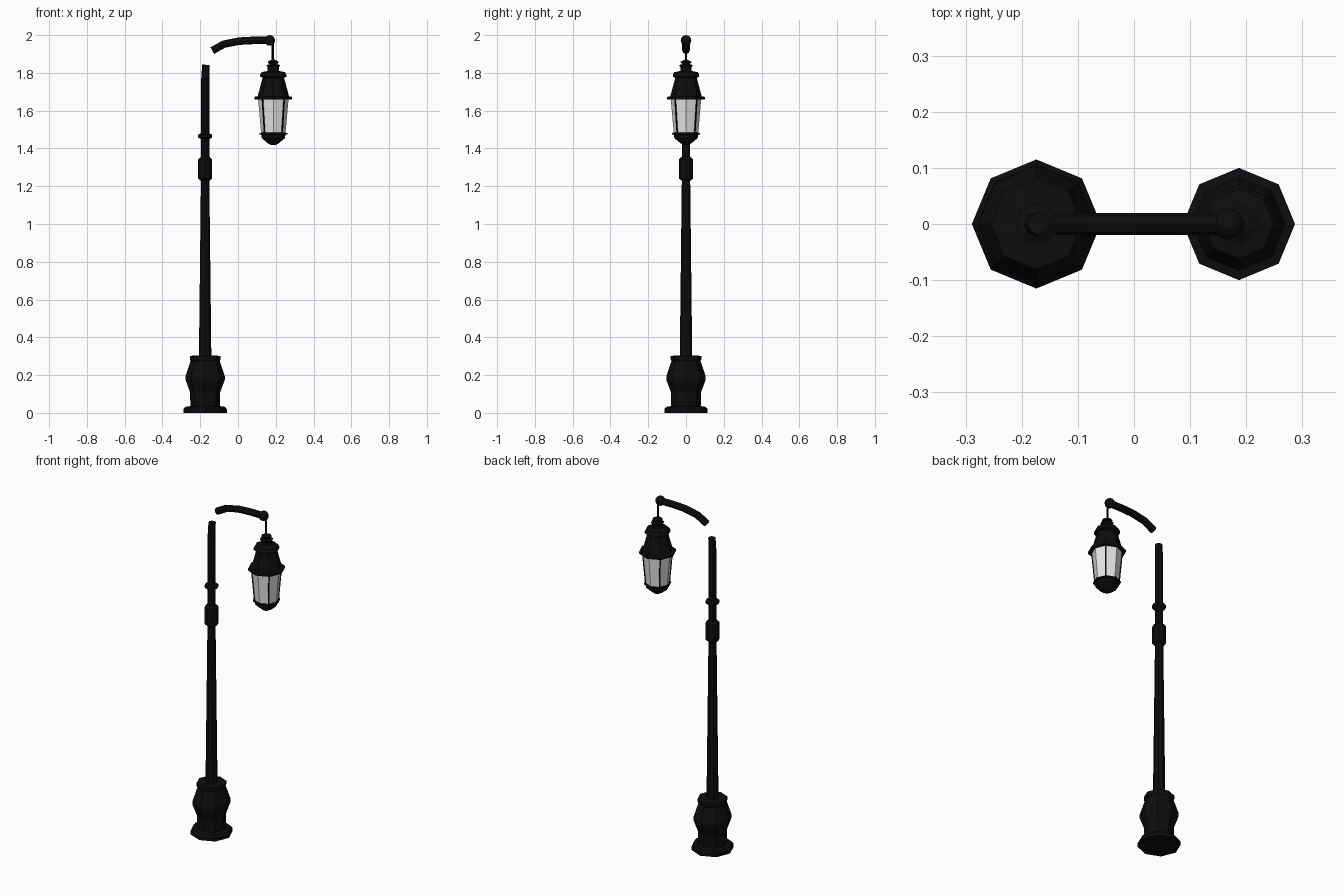
import bpy, bmesh, math
from mathutils import Vector, Matrix

if "Cube" in bpy.data.objects:
    bpy.data.objects.remove(bpy.data.objects["Cube"], do_unlink=True)

POLE_X, LAMP_X = -0.174, 0.187


def material(name, colour):
    m = bpy.data.materials.new(name)
    m.use_nodes = True
    m.diffuse_color = colour
    m.node_tree.nodes["Principled BSDF"].inputs["Base Color"].default_value = colour
    return m


IRON = material("black iron", (0.004, 0.004, 0.004, 1))
GLASS = material("frosted glass", (0.8, 0.8, 0.8, 1))


def finish(name, bm, mat):
    bmesh.ops.recalc_face_normals(bm, faces=bm.faces)
    mesh = bpy.data.meshes.new(name)
    bm.to_mesh(mesh)
    bm.free()
    mesh.materials.append(mat)
    obj = bpy.data.objects.new(name, mesh)
    bpy.context.collection.objects.link(obj)
    return obj


def loft(bm, rings):
    """Join rings of vertices into a closed skin with capped ends."""
    n = len(rings[0])
    for a, b in zip(rings, rings[1:]):
        for i in range(n):
            j = (i + 1) % n
            bm.faces.new((a[i], a[j], b[j], b[i]))
    bm.faces.new(rings[0])
    bm.faces.new(rings[-1])


def turned(name, x, profile, mat=IRON, sides=8):
    """Turn a (radius, height) profile around a vertical axis."""
    bm = bmesh.new()
    angles = [math.tau * i / sides for i in range(sides)]
    loft(bm, [[bm.verts.new((x + r * math.cos(a), r * math.sin(a), z)) for a in angles]
              for r, z in profile])
    return finish(name, bm, mat)


def tube(name, path, radii, sides=8, mat=IRON):
    """Sweep a round section along a path."""
    bm = bmesh.new()
    pts = [Vector(p) for p in path]
    rings = []
    for k, p in enumerate(pts):
        along = (pts[min(k + 1, len(pts) - 1)] - pts[max(k - 1, 0)]).normalized()
        side = along.cross(Vector((0, 1, 0))).normalized()
        up = along.cross(side)
        rings.append([bm.verts.new(p + radii[k] * (math.cos(a) * side + math.sin(a) * up))
                      for a in (math.tau * i / sides for i in range(sides))])
    loft(bm, rings)
    return finish(name, bm, mat)


# Pedestal and pole
turned("pedestal", POLE_X, [
    (0.115, 0), (0.115, 0.02), (0.105, 0.032), (0.078, 0.036), (0.08, 0.11),
    (0.104, 0.175), (0.104, 0.195), (0.077, 0.275), (0.081, 0.282), (0.081, 0.302), (0.03, 0.304)])
tube("pole", [(POLE_X, 0, 0.29), (POLE_X, 0, 1.25), (POLE_X, 0, 1.75), (POLE_X + 0.004, 0, 1.843)],
     [0.033, 0.022, 0.022, 0.02])
turned("pole_collar", POLE_X, [(0.024, 1.23), (0.037, 1.24), (0.037, 1.342), (0.024, 1.355)])
turned("pole_ring", POLE_X, [(0.022, 1.45), (0.037, 1.457), (0.037, 1.473), (0.022, 1.48)])

# Overhanging arm with its end ball
tube("arm", [(-0.136, 0, 1.918), (-0.075, 0, 1.952), (0.005, 0, 1.968),
             (0.08, 0, 1.972), (0.165, 0, 1.972)], [0.02] * 5)
bm = bmesh.new()
bmesh.ops.create_uvsphere(bm, u_segments=12, v_segments=8, radius=0.028,
                          matrix=Matrix.Translation((0.168, 0, 1.972)))
finish("arm_ball", bm, IRON)

# Hanger, finial and lantern roof
turned("hanger_rod", LAMP_X - 0.003, [(0.006, 1.85), (0.006, 1.96)])
turned("finial", LAMP_X, [
    (0.03, 1.79), (0.03, 1.832), (0.035, 1.836), (0.035, 1.842), (0.02, 1.846),
    (0.028, 1.854), (0.028, 1.86), (0.008, 1.87)])
turned("lantern_roof", LAMP_X, [
    (0.076, 1.66), (0.1, 1.66), (0.1, 1.673), (0.083, 1.676), (0.057, 1.774),
    (0.07, 1.78), (0.07, 1.79), (0.062, 1.804), (0.03, 1.81)])

# Glass, corner bars and lantern foot
turned("lantern_glass", LAMP_X, [(0.064, 1.475), (0.081, 1.665)], GLASS)
for i in range(4):
    c, s = math.cos(math.pi / 4 + i * math.pi / 2), math.sin(math.pi / 4 + i * math.pi / 2)
    tube("lantern_bar_%d" % (i + 1), [(LAMP_X + 0.064 * c, 0.064 * s, 1.475),
                                      (LAMP_X + 0.081 * c, 0.081 * s, 1.665)],
         [0.005, 0.005], sides=4)
turned("lantern_foot", LAMP_X, [
    (0.012, 1.418), (0.03, 1.428), (0.062, 1.455), (0.064, 1.472), (0.074, 1.475), (0.074, 1.482),
    (0.06, 1.484)])
